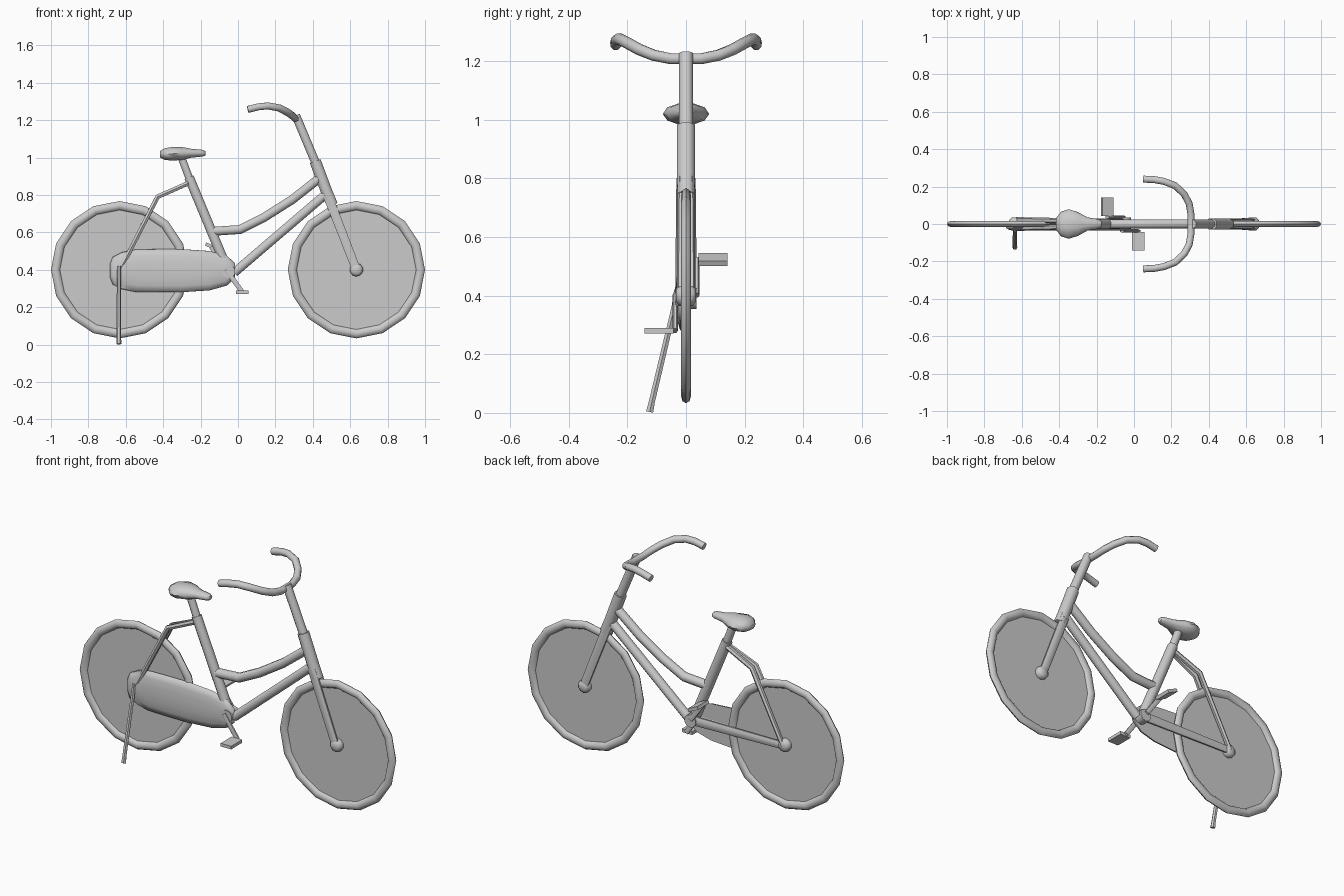
import bpy, bmesh, math
from mathutils import Vector

if "Cube" in bpy.data.objects:
    bpy.data.objects.remove(bpy.data.objects["Cube"])


def finish(bm, name, angle=40):
    bmesh.ops.recalc_face_normals(bm, faces=bm.faces[:])
    me = bpy.data.meshes.new(name)
    bm.to_mesh(me)
    bm.free()
    ob = bpy.data.objects.new(name, me)
    bpy.context.collection.objects.link(ob)
    bpy.ops.object.select_all(action='DESELECT')
    ob.select_set(True)
    bpy.context.view_layer.objects.active = ob
    bpy.ops.object.shade_smooth_by_angle(angle=math.radians(angle))
    return ob


def loft(name, rings, caps=True, closed=False, angle=40):
    bm = bmesh.new()
    vs = [[bm.verts.new(p) for p in r] for r in rings]
    pairs = list(zip(vs, vs[1:])) + ([(vs[-1], vs[0])] if closed else [])
    for a, b in pairs:
        for i in range(len(a)):
            j = (i + 1) % len(a)
            bm.faces.new((a[i], a[j], b[j], b[i]))
    if caps and not closed:
        bm.faces.new(vs[0])
        bm.faces.new(vs[-1])
    return finish(bm, name, angle)


def tube(name, pts, radii, sides=8, flat=1.0, ref=(0, 1, 0)):
    """Sweep a round section along pts; flat squashes it along the ref axis."""
    pts = [Vector(p) for p in pts]
    if not isinstance(radii, (list, tuple)):
        radii = [radii] * len(pts)
    rings = []
    for i, p in enumerate(pts):
        a, b = pts[max(i - 1, 0)], pts[min(i + 1, len(pts) - 1)]
        t = (b - a).normalized()
        if 0 < i < len(pts) - 1:
            t = ((p - a).normalized() + (b - p).normalized()).normalized()
        r = Vector(ref)
        v = (r - t * r.dot(t)).normalized()
        u = v.cross(t)
        rings.append([p + radii[i] * (math.cos(w) * u + flat * math.sin(w) * v)
                      for w in (2 * math.pi * (k + 0.5) / sides for k in range(sides))])
    return loft(name, rings, angle=50)


def box(name, centre, size, tilt=0):
    bm = bmesh.new()
    bmesh.ops.create_cube(bm, size=1)
    ob = finish(bm, name, 30)
    ob.location, ob.scale = centre, size
    ob.rotation_euler.y = tilt
    return ob


# wheels: tyre ring, flat spoke disc, hub
N = 16
for label, cx in (("rear", -0.633), ("front", 0.633)):
    c = Vector((cx, 0, 0.4))
    dirs = [Vector((math.cos(2 * math.pi * i / N), 0, math.sin(2 * math.pi * i / N))) for i in range(N)]
    rings = []
    for d in dirs:
        rings.append([c + d * (0.343 + 0.024 * math.cos(w)) + Vector((0, 0.017 * math.sin(w), 0))
                      for w in (2 * math.pi * k / 8 for k in range(8))])
    loft(label + "_tyre", rings, closed=True, angle=50)
    bm = bmesh.new()
    bm.faces.new([bm.verts.new(c + d * 0.335) for d in dirs])
    finish(bm, label + "_spoke_disc")
    tube(label + "_hub", [(cx, y, 0.4) for y in (-0.034, -0.022, 0.022, 0.034)],
         [0.022, 0.036, 0.036, 0.022], 10, ref=(0, 0, 1))

# main frame
BB = (-0.05, 0, 0.385)
tube("seat_tube", [(-0.262, 0, 0.895), BB], 0.028)
tube("seat_post", [(-0.302, 0, 1.0), (-0.255, 0, 0.875)], 0.022)
tube("down_tube", [(0.465, 0, 0.80), (-0.02, 0, 0.385)], 0.026)
tube("top_tube", [(0.43, 0, 0.885), (0.29, 0, 0.775), (0.14, 0, 0.68), (0.01, 0, 0.615), (-0.14, 0, 0.605)], 0.026)
tube("head_tube", [(0.413, 0, 0.98), (0.49, 0, 0.775)], 0.033)
tube("steering_stem", [(0.309, 0, 1.225), (0.42, 0, 0.96)], 0.025)
tube("bottom_bracket", [(BB[0], -0.036, 0.39), (BB[0], 0.036, 0.39)], 0.036, 10, ref=(0, 0, 1))

# paired fork blades and stays
tube("fork_crown", [(0.478, 0, 0.81), (0.505, 0, 0.745)], 0.032)
for s, side in ((-1, "left"), (1, "right")):
    tube(side + "_fork_blade", [(0.478, s * 0.018, 0.80), (0.633, s * 0.022, 0.40)], [0.027, 0.025], flat=0.42)
    tube(side + "_seat_stay", [(-0.25, s * 0.008, 0.87), (-0.43, s * 0.018, 0.79), (-0.63, s * 0.024, 0.40)],
         [0.014, 0.015, 0.013], 6)
    tube(side + "_chain_stay", [(BB[0], s * 0.018, 0.39), (-0.64, s * 0.02, 0.40)], [0.028, 0.022], flat=0.45)

# saddle: lofted elliptical sections (x, half width, bottom, top)
sections = [(-0.418, 0.03, 1.0, 1.035), (-0.39, 0.066, 0.985, 1.052), (-0.35, 0.079, 0.982, 1.058),
            (-0.30, 0.064, 0.985, 1.058), (-0.25, 0.036, 0.998, 1.048), (-0.19, 0.026, 1.004, 1.042),
            (-0.174, 0.016, 1.01, 1.034)]
loft("seat", [[(x, w * math.cos(a), (lo + hi) / 2 + (hi - lo) / 2 * math.sin(a))
               for a in (math.pi * k / 5 for k in range(10))] for x, w, lo, hi in sections], angle=60)

# handlebar: half path mirrored in y
half = [(0.305, 0.05, 1.208), (0.295, 0.11, 1.22), (0.268, 0.16, 1.24), (0.22, 0.205, 1.265),
        (0.16, 0.228, 1.276), (0.11, 0.237, 1.271), (0.052, 0.24, 1.257)]
bar = [(x, -y, z) for x, y, z in reversed(half)] + half
tube("handlebar", bar, 0.02, 8, ref=(0, 0, 1))

# bulged chain guard on the left side
upper = [(-0.685, 0.43), (-0.67, 0.468), (-0.62, 0.494), (-0.55, 0.508), (-0.43, 0.51), (-0.30, 0.51),
         (-0.15, 0.5), (-0.06, 0.475), (-0.015, 0.435)]
outline = upper + [(x, 0.79 - z) for x, z in reversed(upper)]
cx, cz = -0.345, 0.395
loft("chain_guard", [[(cx + (x - cx) * s, y, cz + (z - cz) * t) for x, z in outline]
                     for y, s, t in ((-0.01, 1, 1), (-0.02, 1, 0.98), (-0.03, 0.96, 0.7), (-0.035, 0.9, 0.3))],
     angle=60)

# cranks and pedals, point-symmetric about the axle
for s, side in ((-1, "left"), (1, "right")):
    px, pz = -0.06 - s * 0.083, 0.402 + s * 0.122
    tube(side + "_crank", [(-0.06 + s * 0.005, s * 0.037, 0.402), (px, s * 0.037, pz)], 0.015, 6, flat=0.6)
    box(side + "_pedal", (px, s * 0.092, pz), (0.066, 0.1, 0.018), math.radians(0 if s < 0 else 25))

# kickstand
tube("kickstand", [(-0.635, -0.032, 0.42), (-0.637, -0.04, 0.36), (-0.637, -0.116, 0.04), (-0.637, -0.124, 0.003)],
     [0.01, 0.011, 0.012, 0.014], 6, ref=(1, 0, 0))
